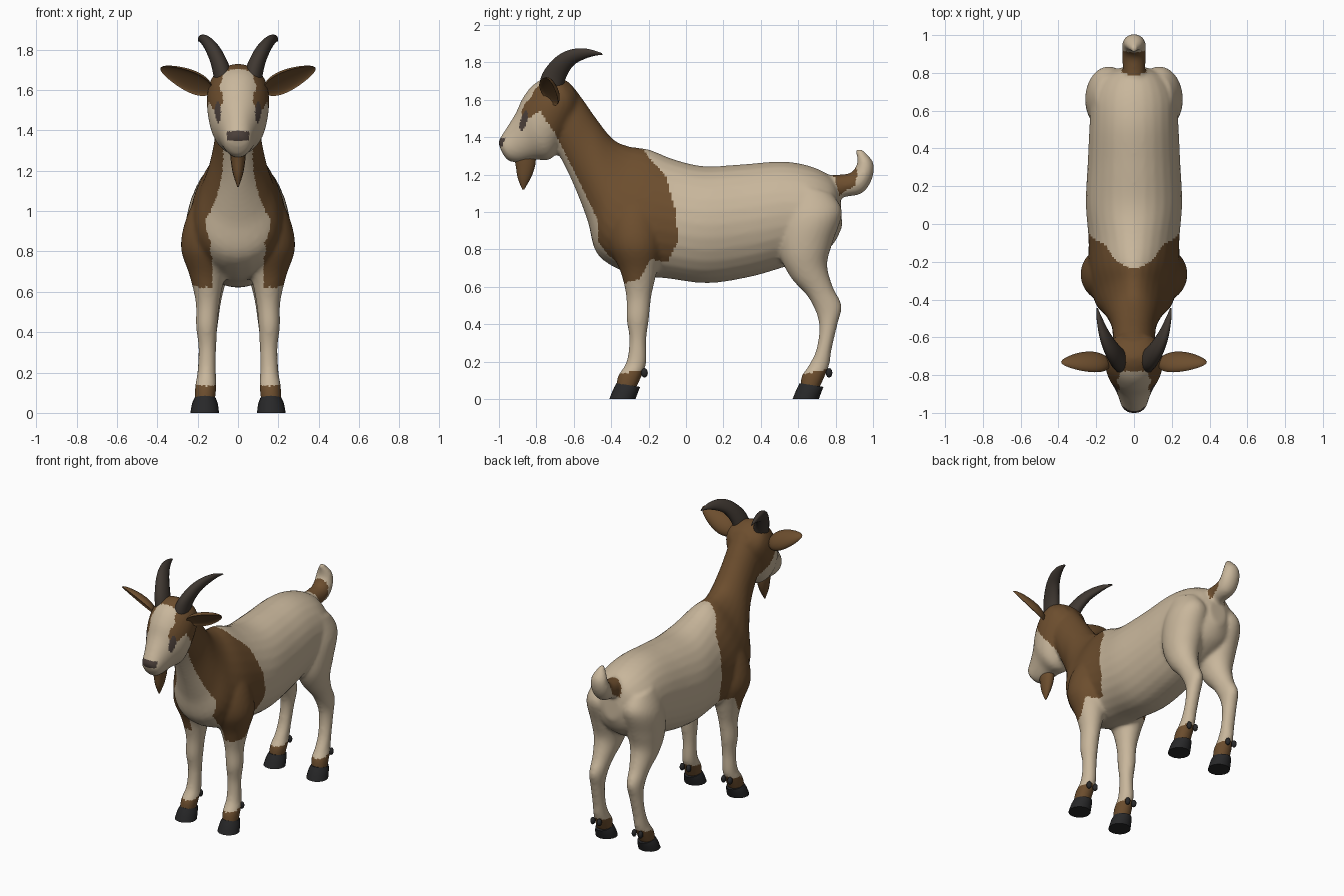
import bpy
import bmesh
from math import cos, sin, pi, radians
from mathutils import Matrix, Vector

if "Cube" in bpy.data.objects:
    bpy.data.objects.remove(bpy.data.objects["Cube"], do_unlink=True)


def material(name, colour):
    mat = bpy.data.materials.new(name)
    mat.use_nodes = True
    rgba = (*colour, 1)
    mat.diffuse_color = rgba
    mat.node_tree.nodes["Principled BSDF"].inputs["Base Color"].default_value = rgba
    return mat


CREAM = material("cream fur", (.58, .47, .33))
BROWN = material("brown fur", (.15, .075, .027))
HORN = material("dark horn", (.05, .039, .031))
HOOF = material("black hoof", (.021, .021, .022))
FEATURE = material("dark nose and eye", (.07, .05, .042))


def catmull(a, b, c, d, t):
    return [(2 * q + (r - p) * t + (2 * p - 5 * q + 4 * r - s) * t * t
             + (3 * q - p - 3 * r + s) * t ** 3) / 2
            for p, q, r, s in zip(a, b, c, d)]


def loft(bm, rings, side=1, shift=0, steps=5, sides=28):
    """Skin rings given as top y, z, bottom y, z, half width, centre x, egg taper."""
    rings = [list(r) + [0] * (7 - len(r)) for r in rings]
    padded = [rings[0]] + rings + [rings[-1]]
    fine = [catmull(*padded[i:i + 4], s / steps)
            for i in range(len(rings) - 1) for s in range(steps)] + [rings[-1]]
    loops = []
    for yt, zt, yb, zb, w, x, k in fine:
        loop = []
        for n in range(sides):
            a = 2 * pi * n / sides
            up = sin(a) / 2
            loop.append(bm.verts.new((
                side * (x + w * cos(a) * (1 - k * sin(a))),
                (yt + yb) / 2 + (yt - yb) * up + shift,
                (zt + zb) / 2 + (zt - zb) * up)))
        loops.append(loop)
    for lower, upper in zip(loops, loops[1:]):
        for n in range(sides):
            m = (n + 1) % sides
            bm.faces.new((lower[n], lower[m], upper[m], upper[n]))
    bm.faces.new(loops[0])
    bm.faces.new(loops[-1])


def finish(bm, name, mat, angle=50):
    bmesh.ops.recalc_face_normals(bm, faces=bm.faces[:])
    mesh = bpy.data.meshes.new(name)
    bm.to_mesh(mesh)
    bm.free()
    mesh.materials.append(mat)
    mesh.shade_smooth()
    mesh.set_sharp_from_angle(angle=radians(angle))
    ob = bpy.data.objects.new(name, mesh)
    bpy.context.collection.objects.link(ob)
    return ob


def inside(y, z, outline):
    """Even-odd test in the side plane."""
    hit = False
    for (a, b), (c, d) in zip(outline, outline[1:] + outline[:1]):
        if (b > z) != (d > z) and y < a + (c - a) * (z - b) / (d - b):
            hit = not hit
    return hit


# Trunk and neck, from rump to poll
TRUNK = [
    (.825, 1.1, .835, .92, .06), (.785, 1.18, .78, .82, .16),
    (.68, 1.24, .66, .74, .225), (.52, 1.27, .54, .71, .235),
    (.3, 1.255, .35, .655, .245), (.1, 1.245, .12, .62, .255),
    (-.06, 1.28, -.1, .645, .24, 0, .1), (-.2, 1.335, -.3, .67, .235, 0, .25),
    (-.3, 1.35, -.47, .77, .2, 0, .3), (-.39, 1.39, -.525, .95, .155, 0, .15),
    (-.48, 1.5, -.59, 1.12, .12), (-.55, 1.6, -.66, 1.27, .112),
    (-.62, 1.685, -.74, 1.4, .11), (-.7, 1.71, -.79, 1.5, .09)]

# Head, from muzzle to back of skull
HEAD = [
    (-1.005, 1.375, -.985, 1.32, .035), (-.985, 1.41, -.95, 1.275, .064),
    (-.95, 1.465, -.89, 1.265, .08), (-.91, 1.53, -.81, 1.28, .105),
    (-.87, 1.615, -.72, 1.285, .14), (-.805, 1.69, -.64, 1.4, .155),
    (-.71, 1.73, -.58, 1.52, .135), (-.62, 1.69, -.57, 1.6, .07)]

FRONT_LEG = [
    (-.35, 1.12, -.15, 1.12, .05, .13), (-.41, .97, -.13, .97, .13, .125),
    (-.41, .82, -.12, .82, .145, .138), (-.35, .68, -.155, .68, .09, .15),
    (-.32, .55, -.185, .55, .06, .15), (-.318, .43, -.198, .43, .053, .155),
    (-.303, .32, -.212, .32, .044, .152), (-.318, .2, -.212, .2, .046, .155),
    (-.365, .12, -.23, .14, .053, .16), (-.375, .05, -.27, .05, .05, .165)]

HIND_LEG = [
    (.55, 1.15, .78, 1.1, .06, .14), (.5, .95, .835, 1, .12, .135),
    (.5, .78, .785, .84, .115, .137), (.56, .65, .755, .72, .09, .14),
    (.65, .55, .785, .6, .063, .142), (.7, .45, .832, .5, .05, .145),
    (.712, .36, .81, .4, .044, .15), (.692, .25, .78, .27, .043, .155),
    (.65, .17, .768, .19, .046, .158), (.617, .12, .75, .14, .053, .16),
    (.61, .05, .71, .05, .05, .165)]

TAIL = [
    (.74, 1.2, .78, 1.06, .06), (.82, 1.2, .85, 1.08, .06),
    (.88, 1.21, .94, 1.1, .062), (.912, 1.25, .992, 1.17, .062),
    (.915, 1.29, 1.003, 1.26, .048), (.905, 1.335, .945, 1.335, .012)]

bm = bmesh.new()
for shape in (TRUNK, HEAD, TAIL):
    loft(bm, shape)
for side in (1, -1):
    loft(bm, FRONT_LEG, side)
    loft(bm, HIND_LEG, side)
body = finish(bm, "body", CREAM)

# Fuse the parts into one soft skin
remesh = body.modifiers.new("fuse", "REMESH")
remesh.mode = "VOXEL"
remesh.voxel_size = .012
soften = body.modifiers.new("soften", "SMOOTH")
soften.factor = .5
soften.iterations = 6
skin = bpy.data.meshes.new_from_object(
    body.evaluated_get(bpy.context.evaluated_depsgraph_get()))
body.modifiers.clear()
body.data = skin
skin.name = "body"
skin.materials.clear()
for mat in (CREAM, BROWN, FEATURE):
    skin.materials.append(mat)

# Coat markings by region
SADDLE = [(-.25, 1.36), (-.19, 1.28), (-.11, 1.2), (-.06, 1.02), (-.04, .85),
          (-.1, .73), (-.19, .75), (-.25, .64), (-.33, .62), (-.4, .75),
          (-.47, .84), (-.47, .95), (-.54, 1.1), (-.63, 1.28), (-.7, 1.42),
          (-.78, 1.54), (-.86, 1.49), (-.89, 1.55), (-.83, 1.61),
          (-.77, 1.76), (-.5, 1.76)]
TAIL_PATCH = [(.78, 1.23), (.82, 1.09), (.9, 1.14), (.918, 1.2), (.905, 1.27)]


def marking(c, n):
    x, y, z = abs(c.x), c.y, c.z
    # Nose and slanted eyes
    if y < -.95 and 1.35 < z < 1.395 and x < .055 and n.y < -.2:
        return 2
    along, across = z - 1.485, y + .868 - (z - 1.485) * .25
    if abs(n.x) > .35 and (along / .055) ** 2 + (across / .018) ** 2 < 1:
        return 2
    # Pasterns
    if z < .15 + .2 * (y + .27 if y < 0 else y - .71):
        return 1
    if inside(y, z, TAIL_PATCH) and x < .075:
        return 1
    if inside(y, z, SADDLE):
        blaze = y < -.78 and x < .075
        underside = z < .8 and x < .13
        return 0 if blaze or underside else 1
    return 0


for face in skin.polygons:
    face.material_index = marking(face.center, face.normal)
skin.shade_smooth()

# Hooves with dewclaws
HOOF_RINGS = [(-.372, .085, -.245, .065, .052, .163),
              (-.39, .05, -.255, .04, .064, .164), (-.41, 0, -.27, 0, .071, .165)]
for place, shift, heel in (("front", 0, -.222), ("hind", .98, .765)):
    for label, side in (("left", 1), ("right", -1)):
        bm = bmesh.new()
        loft(bm, HOOF_RINGS, side, shift, steps=3, sides=16)
        for offset in (-.025, .025):
            spot = Matrix.Translation((side * (.16 + offset), heel, .14))
            bmesh.ops.create_icosphere(
                bm, subdivisions=2, radius=.02,
                matrix=spot @ Matrix.Diagonal((.8, .9, 1.3, 1)))
        finish(bm, f"{place}_{label}_hoof", HOOF)

# Swept horns and dished ears
HORN_RINGS = [
    (-.79, 1.66, -.665, 1.62, .048, .068), (-.765, 1.745, -.645, 1.71, .044, .09),
    (-.7, 1.825, -.605, 1.78, .038, .125), (-.62, 1.868, -.55, 1.815, .028, .157),
    (-.53, 1.873, -.49, 1.835, .016, .181), (-.45, 1.85, -.445, 1.84, .004, .195)]
for label, side in (("left", 1), ("right", -1)):
    bm = bmesh.new()
    loft(bm, HORN_RINGS, side, sides=16)
    finish(bm, f"{label}_horn", HORN)

    bm = bmesh.new()
    bmesh.ops.create_uvsphere(bm, u_segments=24, v_segments=16, radius=1)
    turn = Matrix.Rotation(radians(-25), 3, "Y") @ Matrix.Rotation(radians(45), 3, "X")
    for v in bm.verts:
        x, y, z = v.co
        hollow = y if y > 0 else y * -.35
        taper = 1 - .3 * x
        p = turn @ Vector((.14 * x, .045 * hollow * taper, .068 * z * taper))
        v.co = (side * (p.x + .258), p.y - .735, p.z + 1.65)
    finish(bm, f"{label}_ear", BROWN, 80)

# Beard
bm = bmesh.new()
loft(bm, [(-.92, 1.29, -.8, 1.31, .04), (-.912, 1.25, -.805, 1.25, .036),
          (-.9, 1.18, -.825, 1.19, .025), (-.875, 1.12, -.865, 1.12, .004)], sides=14)
finish(bm, "beard", BROWN)
